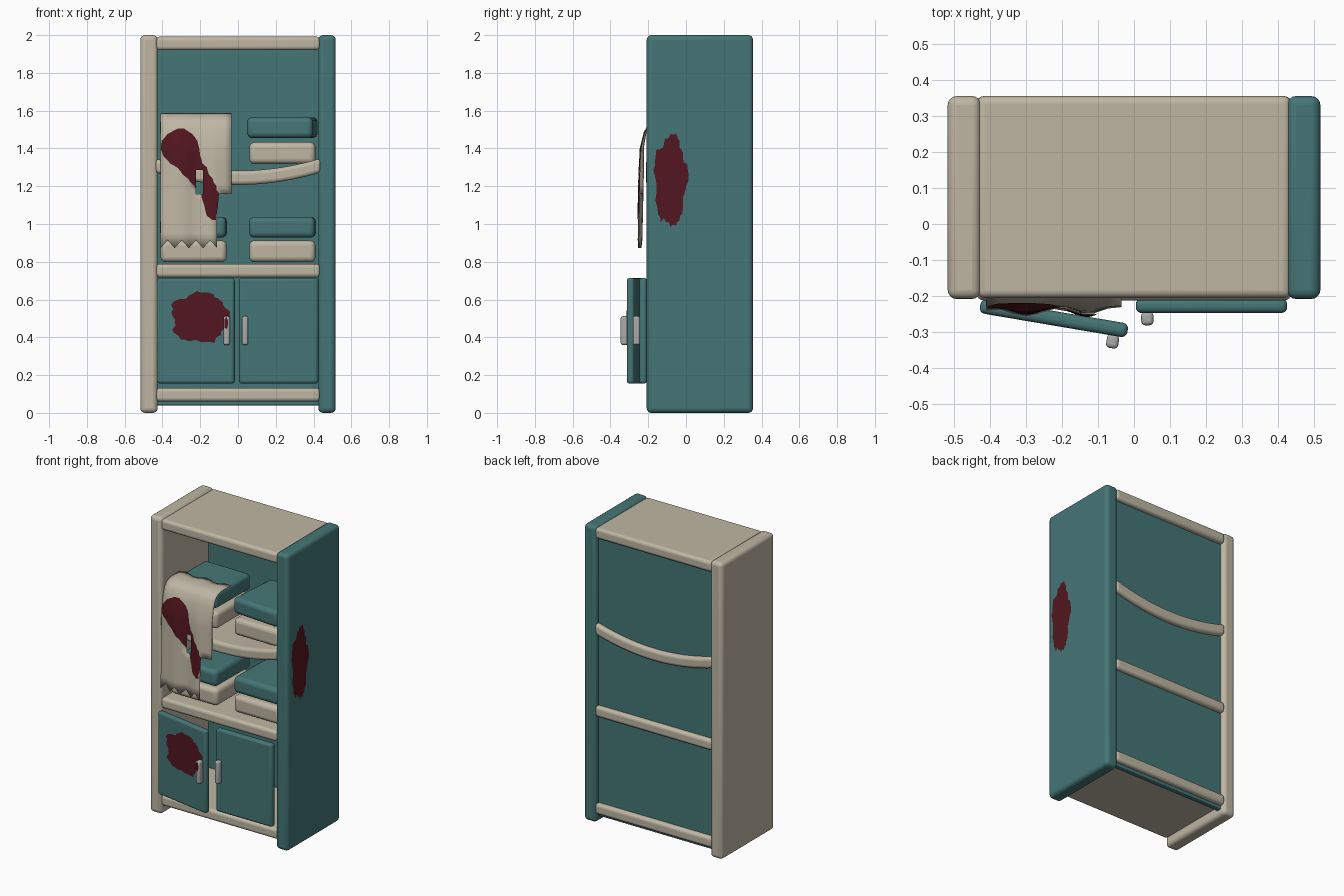
import bpy, bmesh, math, random
from mathutils import Vector

if "Cube" in bpy.data.objects:
    bpy.data.objects.remove(bpy.data.objects["Cube"])

random.seed(4)


def material(name, rgb):
    m = bpy.data.materials.new(name)
    m.diffuse_color = (*rgb, 1)
    m.use_nodes = True
    m.node_tree.nodes["Principled BSDF"].inputs["Base Color"].default_value = m.diffuse_color
    return m


TEAL = material("teal_paint", (0.06, 0.18, 0.18))
CREAM = material("cream_paint", (0.52, 0.47, 0.37))
RED = material("dark_red_stain", (0.085, 0.008, 0.014))
METAL = material("handle_metal", (0.4, 0.4, 0.41))


def finish(name, bm, mat):
    bmesh.ops.recalc_face_normals(bm, faces=bm.faces)
    me = bpy.data.meshes.new(name)
    bm.to_mesh(me)
    bm.free()
    me.materials.append(mat)
    ob = bpy.data.objects.new(name, me)
    bpy.context.collection.objects.link(ob)
    bpy.context.view_layer.objects.active = ob
    ob.select_set(True)
    bpy.ops.object.shade_smooth_by_angle(angle=math.radians(40))
    ob.select_set(False)
    return ob


def box(name, x, y, z, mat, bevel=0.02, turn=0.0, sag=0.0):
    """Rounded box from (min, max) pairs, optionally turned about z or sagging."""
    lo, hi = Vector((x[0], y[0], z[0])), Vector((x[1], y[1], z[1]))
    mid, size = (lo + hi) / 2, hi - lo
    bm = bmesh.new()
    bmesh.ops.create_cube(bm, size=1)
    if sag:
        edges = [e for e in bm.edges if abs(e.verts[0].co.x - e.verts[1].co.x) > 0.5]
        bmesh.ops.subdivide_edges(bm, edges=edges, cuts=19, use_grid_fill=True)
    for v in bm.verts:
        v.co.z = v.co.z * size.z - sag * (1 - (2 * v.co.x) ** 2)
        v.co.x *= size.x
        v.co.y *= size.y
    ob = finish(name, bm, mat)
    ob.location = mid
    ob.rotation_euler.z = turn
    mod = ob.modifiers.new("round_edges", 'BEVEL')
    mod.width, mod.segments, mod.limit_method = bevel, 4, 'ANGLE'
    return ob


def splat(name, ru, rv, place, count=56):
    """Ragged stain; place(u, v) maps flat offsets onto the stained surface."""
    bm = bmesh.new()
    centre = bm.verts.new(place(0, 0))
    ring = []
    for i in range(count):
        a = 2 * math.pi * i / count
        r = 0.9 + 0.07 * math.sin(5 * a + 1) + random.uniform(-0.08, 0.05)
        ring.append(bm.verts.new(place(ru * r * math.cos(a), rv * r * math.sin(a))))
    for i in range(count):
        bm.faces.new((centre, ring[i], ring[(i + 1) % count]))
    return finish(name, bm, RED)


# Cabinet carcass
DEPTH = (-0.205, 0.355)
box("left_side_panel", (-0.517, -0.425), (-0.208, 0.355), (0, 2), CREAM, 0.025)
box("right_side_panel", (0.425, 0.517), (-0.208, 0.355), (0, 2), TEAL, 0.025)
box("back_panel", (-0.43, 0.43), (0.29, 0.325), (0.04, 1.96), TEAL, 0.005)
for name, z in (("bottom_shelf", 0.06), ("middle_shelf", 0.717), ("top_board", 1.92)):
    box(name, (-0.435, 0.435), DEPTH, (z, z + 0.072), CREAM)
box("sagging_shelf", (-0.437, 0.437), (-0.212, 0.355), (1.272, 1.347), CREAM, sag=0.065)

# Folded linen stacks
for side, cx in (("left", -0.235), ("right", 0.235)):
    for level, z in (("lower", 0.798), ("upper", 1.318)):
        gap = 0.13 if level == "lower" else 0.137
        twist = -0.08 if level == "upper" and side == "right" else -0.015
        box(f"{level}_{side}_cream_linen", (cx - 0.175, cx + 0.175), (-0.14, 0.23),
            (z, z + 0.115), CREAM, 0.028)
        box(f"{level}_{side}_teal_linen", (cx - 0.175, cx + 0.175), (-0.14, 0.23),
            (z + gap, z + gap + 0.11), TEAL, 0.028, turn=twist)

# Doors: right one shut, left one ajar about its hinge
box("right_door", (0.005, 0.425), (-0.247, -0.207), (0.155, 0.715), TEAL, 0.016)
box("right_handle", (0.02, 0.054), (-0.281, -0.244), (0.36, 0.512), METAL, 0.011)
AJAR = -0.168


def on_door(x, y, z):
    c, s = math.cos(AJAR), math.sin(AJAR)
    return Vector((-0.427 + x * c - y * s, -0.227 + x * s + y * c, z))


def door_part(name, x, y, z, mat, bevel):
    ob = box(name, x, y, z, mat, bevel, turn=AJAR)
    ob.location = on_door(*ob.location)


door_part("left_door", (0, 0.415), (-0.02, 0.02), (0.155, 0.715), TEAL, 0.016)
door_part("left_handle", (0.362, 0.396), (-0.055, -0.017), (0.36, 0.512), METAL, 0.011)

# Stains on the door, its handle and the right side
splat("door_stain", 0.175, 0.15, lambda u, v: on_door(0.235 + u, -0.0225, 0.505 + v))
splat("handle_stain", 0.012, 0.035, lambda u, v: on_door(0.379 + u, -0.0565, 0.475 + v), 20)
splat("side_stain", 0.097, 0.27, lambda u, v: Vector((0.519, -0.083 + u, 1.23 + v)))


# Torn cloth draped over the upper left stack
def drape(x, z):
    if z > 1.4:
        y = -0.232 + 0.027 * (z - 1.4) / 0.13
    else:
        y = -0.232 - 0.012 * (1.4 - z) / 0.52
    amp = 0.010 * min(1, max(0, (1.55 - z) / 0.25))
    return y - amp * math.cos((x + 0.3) * 2 * math.pi / 0.17)


X0, STEP, COLS = -0.41, 0.0375, 10
over_top = [(-0.035, 1.582), (-0.08, 1.584), (-0.13, 1.583), (-0.172, 1.57), (-0.195, 1.543)]
hanging = [1.16 + 0.042 * k for k in range(8, -6, -1)] + [0.89]
bm = bmesh.new()
grid = []
for y, z in over_top:
    grid.append([bm.verts.new((X0 + i * STEP,
                               y + 0.4 * (y + 0.195) * 0.25 * math.sin(i * 1.5), z))
                 for i in range(COLS + 1)])
for z in hanging:
    row = []
    for i in range(COLS + 1):
        x = X0 + i * STEP
        zz = z if z > 0.9 else (0.872 if i % 2 == 0 else 0.915)
        row.append(bm.verts.new((x, drape(x, zz), zz)))
    grid.append(row)
for a, b in zip(grid, grid[1:]):
    for i in range(COLS):
        zc = (a[i].co.z + b[i].co.z) / 2
        torn_corner = i >= 8 and zc < 1.16
        hole = i == 5 and 1.16 < zc < 1.286
        if not (torn_corner or hole):
            bm.faces.new((a[i], a[i + 1], b[i + 1], b[i]))
bmesh.ops.delete(bm, geom=[v for v in bm.verts if not v.link_faces], context='VERTS')
cloth = finish("torn_cloth", bm, CREAM)
mod = cloth.modifiers.new("cloth_thickness", 'SOLIDIFY')
mod.thickness, mod.offset = 0.005, 0

# Running stain on the cloth: rows of (z, left, right), cut around the hole
rows = [(1.505, -0.32, -0.285), (1.475, -0.375, -0.24), (1.44, -0.402, -0.215),
        (1.40, -0.408, -0.205), (1.36, -0.395, -0.2), (1.32, -0.355, -0.185),
        (1.28, -0.30, -0.155), (1.24, -0.27, -0.14), (1.20, -0.235, -0.12),
        (1.16, -0.2, -0.105), (1.12, -0.19, -0.108), (1.06, -0.17, -0.112),
        (1.03, -0.15, -0.112)]
fine = []
for (z1, l1, r1), (z2, l2, r2) in zip(rows, rows[1:]):
    for t in (0, 0.5):
        j = random.uniform(-0.007, 0.007) if z1 < 1.36 else 0
        fine.append((z1 + (z2 - z1) * t, l1 + (l2 - l1) * t + j, r1 + (r2 - r1) * t + j))
fine.append((1.02, -0.135, -0.115))
bm = bmesh.new()
strip = [[bm.verts.new((l + (r - l) * k / 8, 0, z)) for k in range(9)] for z, l, r in fine]
for a, b in zip(strip, strip[1:]):
    for k in range(8):
        bm.faces.new((a[k], a[k + 1], b[k + 1], b[k]))
for co, no in (((-0.2225, 0, 0), (1, 0, 0)), ((-0.185, 0, 0), (1, 0, 0)),
               ((0, 0, 1.286), (0, 0, 1)), ((0, 0, 1.16), (0, 0, 1))):
    bmesh.ops.bisect_plane(bm, geom=bm.verts[:] + bm.edges[:] + bm.faces[:],
                           plane_co=co, plane_no=no)
inside = [f for f in bm.faces if -0.2225 < f.calc_center_median().x < -0.185
          and 1.16 < f.calc_center_median().z < 1.286]
bmesh.ops.delete(bm, geom=inside, context='FACES')
for v in bm.verts:
    v.co.y = drape(v.co.x, v.co.z) - 0.007
finish("cloth_stain", bm, RED)
